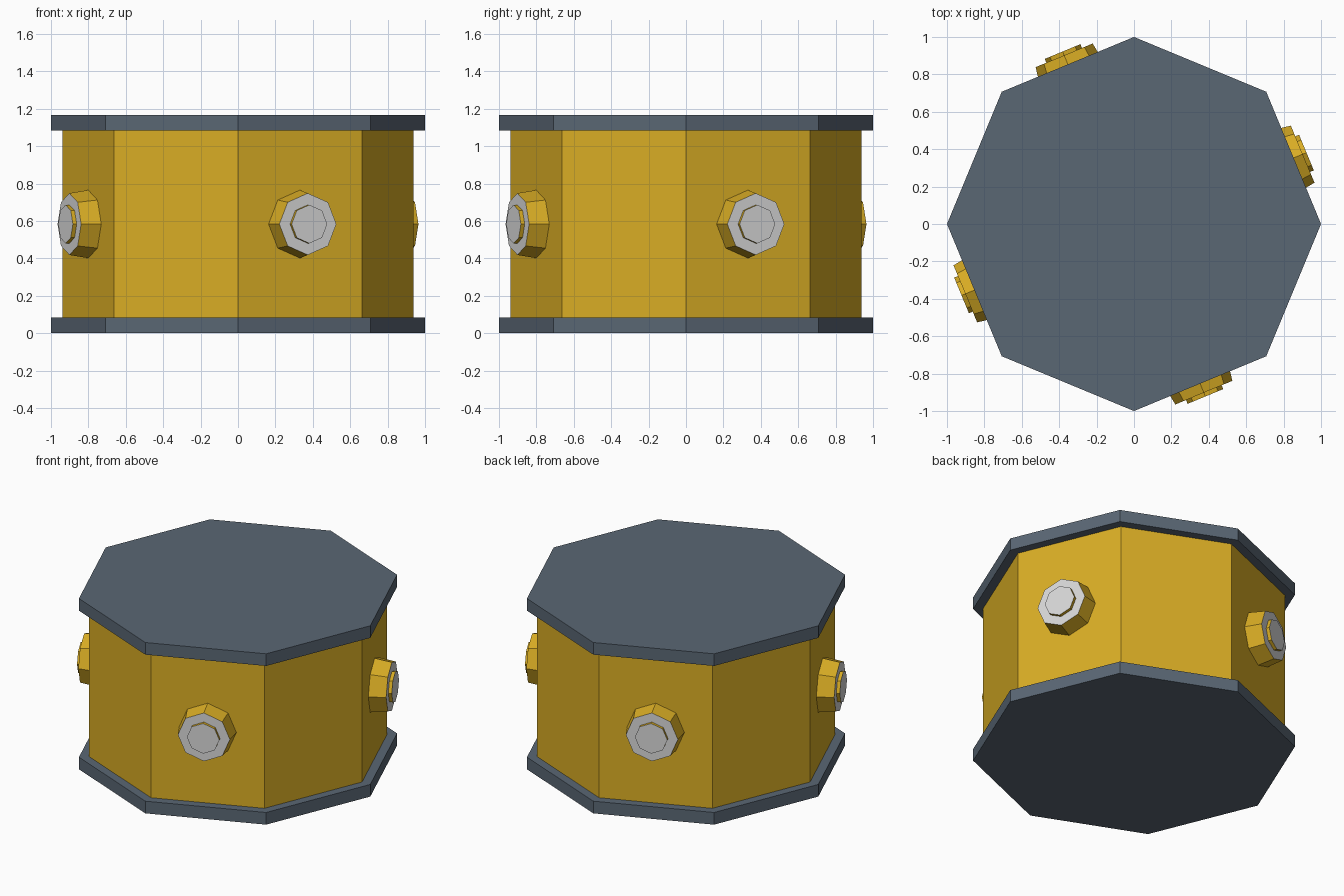
import bpy, bmesh, math
from mathutils import Matrix, Vector

if "Cube" in bpy.data.objects:
    bpy.data.objects.remove(bpy.data.objects["Cube"])


def material(name, rgb):
    m = bpy.data.materials.new(name)
    m.diffuse_color = (*rgb, 1)
    m.use_nodes = True
    m.node_tree.nodes["Principled BSDF"].inputs["Base Color"].default_value = m.diffuse_color
    return m


slate = material("slate", (0.102, 0.135, 0.175))
yellow = material("yellow", (0.70, 0.42, 0.018))
light_grey = material("light_grey", (0.68, 0.68, 0.68))


def octagon(name, r1, r2, lo, hi, mats, place=Matrix()):
    """Eight-sided frustum along local z, with a vertex on local x; the end cap uses the last material."""
    bm = bmesh.new()
    bmesh.ops.create_cone(bm, cap_ends=True, segments=8, radius1=r1, radius2=r2, depth=hi - lo)
    first = min(bm.verts, key=lambda v: (round(abs(math.atan2(v.co.y, v.co.x)), 4), v.co.z))
    turn = -math.atan2(first.co.y, first.co.x)
    bmesh.ops.transform(bm, verts=bm.verts,
                        matrix=Matrix.Translation((0, 0, (lo + hi) / 2)) @ Matrix.Rotation(turn, 4, 'Z'))
    bm.normal_update()
    for f in bm.faces:
        f.material_index = len(mats) - 1 if f.normal.z > 0.9 else 0
    bm.transform(place)
    me = bpy.data.meshes.new(name)
    bm.to_mesh(me)
    bm.free()
    for m in mats:
        me.materials.append(m)
    ob = bpy.data.objects.new(name, me)
    bpy.context.collection.objects.link(ob)
    return ob


# Drum body between two wider plates
octagon("bottom_plate", 1, 1, 0, 0.083, [slate])
octagon("drum", 0.938, 0.938, 0.083, 1.084, [yellow])
octagon("top_plate", 1, 1, 1.084, 1.167, [slate])

# Round ports on every second side: tapered housing and raised centre
apothem = 0.938 * math.cos(math.pi / 8)
for i in range(4):
    a = math.radians(22.5 + 90 * i)
    out = Vector((math.cos(a), math.sin(a), 0))
    up = Vector((0, 0, 1))
    side = out.cross(up)
    place = Matrix((up, side, out)).transposed().to_4x4()
    if place.determinant() < 0:
        place = Matrix((up, -side, out)).transposed().to_4x4()
    place.translation = (0, 0, 0.583)
    octagon(f"port_housing_{i + 1}", 0.182, 0.165, apothem, 0.976, [yellow, light_grey], place)
    octagon(f"port_centre_{i + 1}", 0.103, 0.103, 0.976, 0.998, [yellow, light_grey], place)
